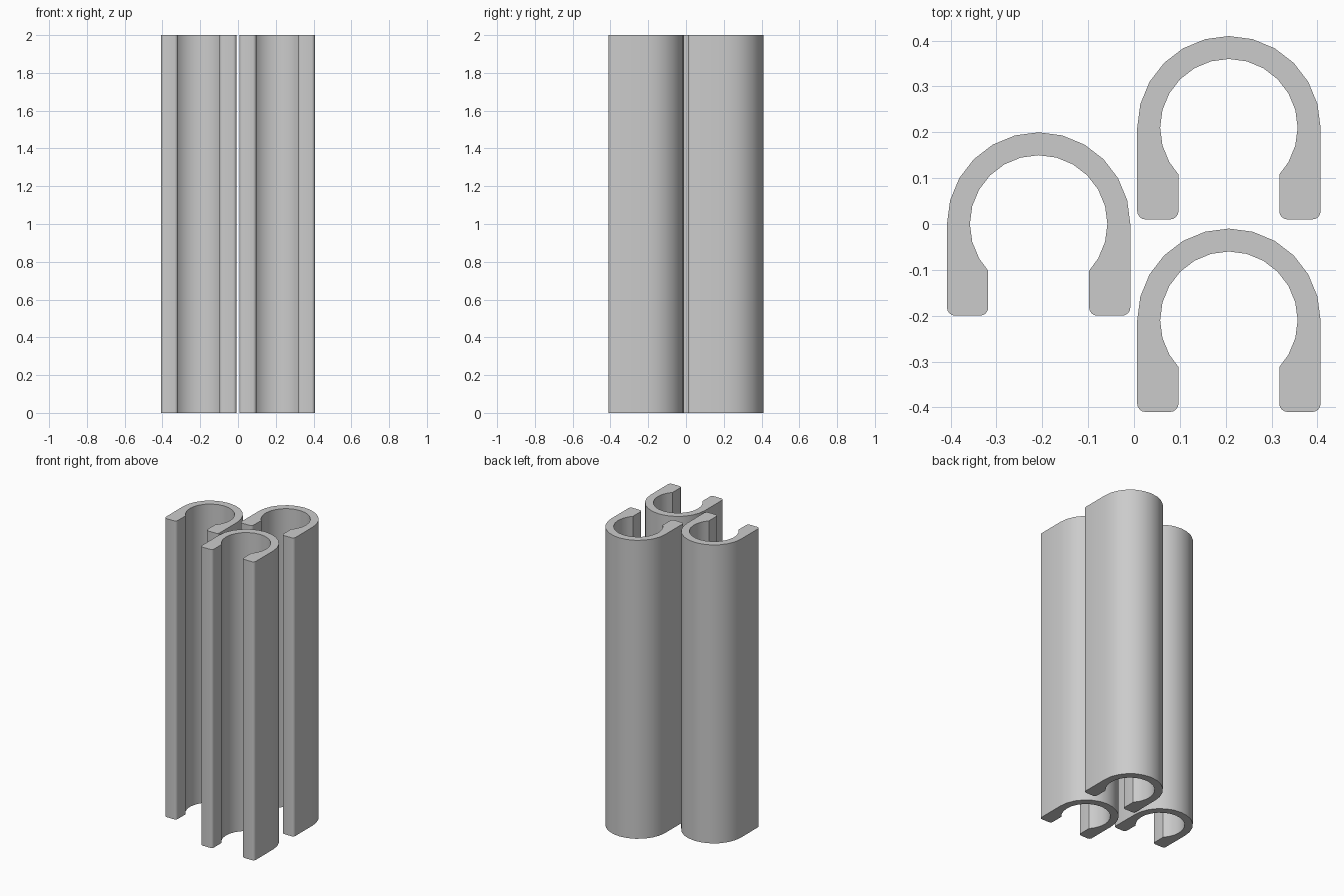
import bpy, bmesh, math

if "Cube" in bpy.data.objects:
    bpy.data.objects.remove(bpy.data.objects["Cube"])

HEIGHT, R_OUT, R_IN, GAP, ROUND = 2.0, 0.2, 0.15, 0.11, 0.018

grey = bpy.data.materials.new("light grey")
grey.diffuse_color = (0.6, 0.6, 0.6, 1)
grey.use_nodes = True
grey.node_tree.nodes["Principled BSDF"].inputs["Base Color"].default_value = grey.diffuse_color


def arc(cx, cy, r, start, end, steps):
    """Points along a circular arc, angles in degrees."""
    angles = [math.radians(start + (end - start) * i / steps) for i in range(steps + 1)]
    return [(cx + r * math.cos(a), cy + r * math.sin(a)) for a in angles]


def clip_profile():
    """Open C section: outer half circle, two straight legs, inner bore."""
    low = -R_OUT + ROUND
    left_foot = (arc(-R_OUT + ROUND, low, ROUND, 180, 270, 4)
                 + arc(-GAP + 0 + 0.02 - ROUND, low, ROUND, 270, 360, 4))
    # keep the slot wall vertical at the gap width
    shift = 0.02
    left_foot = left_foot[:5] + [(x - shift, y) for x, y in left_foot[5:]]
    right_foot = [(-x, y) for x, y in reversed(left_foot)]
    mouth = math.degrees(math.acos(GAP / R_IN))
    bore = [(-GAP, -R_IN * math.sin(math.radians(mouth)))]
    bore += arc(0, 0, R_IN, 210, -30, 16)
    bore += [(GAP, bore[0][1])]
    return arc(0, 0, R_OUT, 0, 180, 12) + left_foot + bore + right_foot


def make_clip(name, x, y):
    bm = bmesh.new()
    base = bm.faces.new([bm.verts.new((px, py, 0)) for px, py in clip_profile()])
    top = bmesh.ops.extrude_face_region(bm, geom=[base])["geom"]
    bmesh.ops.translate(bm, vec=(0, 0, HEIGHT),
                        verts=[v for v in top if isinstance(v, bmesh.types.BMVert)])
    # the extrusion keeps the base face, so only normals need aligning
    bmesh.ops.recalc_face_normals(bm, faces=bm.faces)
    mesh = bpy.data.meshes.new(name)
    bm.to_mesh(mesh)
    bm.free()
    mesh.materials.append(grey)
    clip = bpy.data.objects.new(name, mesh)
    clip.location = (x, y, 0)
    bpy.context.collection.objects.link(clip)
    # smooth curved walls, crisp ends and corners
    bpy.ops.object.select_all(action='DESELECT')
    clip.select_set(True)
    bpy.context.view_layer.objects.active = clip
    bpy.ops.object.shade_smooth_by_angle(angle=math.radians(30))


# Three identical tube clips, side by side
make_clip("left_clip", -0.208, 0)
make_clip("back_right_clip", 0.207, 0.21)
make_clip("front_right_clip", 0.207, -0.21)
